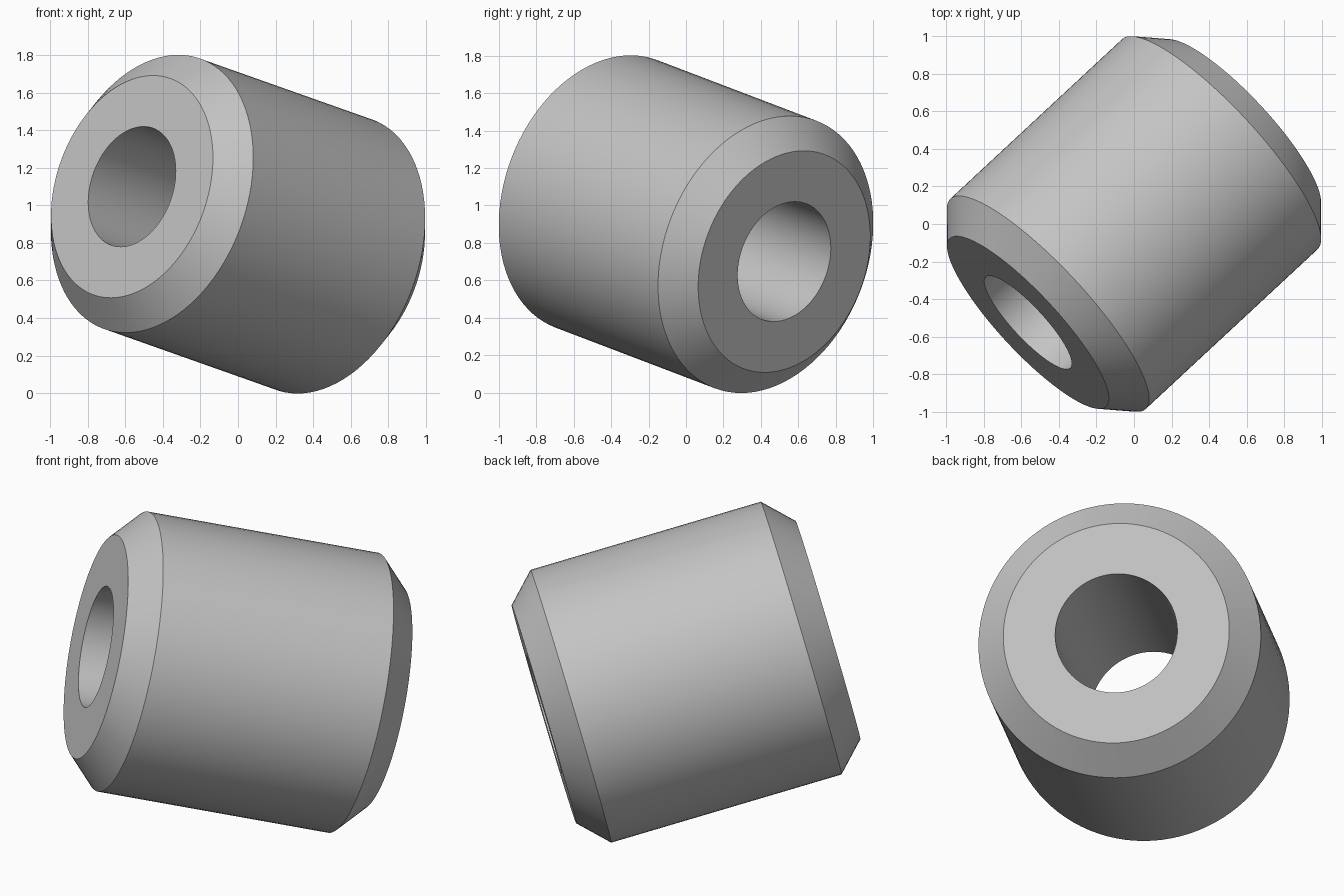
import bpy
import bmesh
import math
from mathutils import Vector

cube = bpy.data.objects.get("Cube")
if cube:
    bpy.data.objects.remove(cube, do_unlink=True)

SEGMENTS = 96
AXIS = Vector((-0.565, -0.525, 0.2)).normalized()
CENTRE = Vector((0, 0, 0.9))
HALF_LENGTH, SHOULDER = 0.797, 0.646
OUTER, FACE, BORE = 0.765, 0.612, 0.331

# Plain grey material
grey = bpy.data.materials.new("grey")
grey.use_nodes = True
colour = (0.55, 0.55, 0.55, 1)
grey.diffuse_color = colour
grey.node_tree.nodes["Principled BSDF"].inputs["Base Color"].default_value = colour

# Closed half section of the sleeve: radius, position along the axis
profile = [(BORE, -HALF_LENGTH), (FACE, -HALF_LENGTH), (OUTER, -SHOULDER),
           (OUTER, SHOULDER), (FACE, HALF_LENGTH), (BORE, HALF_LENGTH)]

# Revolve the section into a chamfered sleeve with a through bore
bm = bmesh.new()
section = [bm.verts.new((r, 0, z)) for r, z in profile]
edges = [bm.edges.new((v, section[(i + 1) % len(section)]))
         for i, v in enumerate(section)]
bmesh.ops.spin(bm, geom=section + edges, cent=(0, 0, 0), axis=(0, 0, 1),
               angle=math.tau, steps=SEGMENTS, use_merge=True)
bmesh.ops.remove_doubles(bm, verts=bm.verts, dist=0.0001)
bmesh.ops.recalc_face_normals(bm, faces=bm.faces)
mesh = bpy.data.meshes.new("chamfered_sleeve")
bm.to_mesh(mesh)
bm.free()
mesh.materials.append(grey)

# Tilt the sleeve along its axis
sleeve = bpy.data.objects.new("chamfered_sleeve", mesh)
bpy.context.collection.objects.link(sleeve)
sleeve.location = CENTRE
sleeve.rotation_euler = AXIS.to_track_quat("Z", "Y").to_euler()

# Smooth round surfaces with crisp rims
bpy.ops.object.select_all(action="DESELECT")
sleeve.select_set(True)
bpy.context.view_layer.objects.active = sleeve
bpy.ops.object.shade_smooth_by_angle(angle=math.radians(25))
